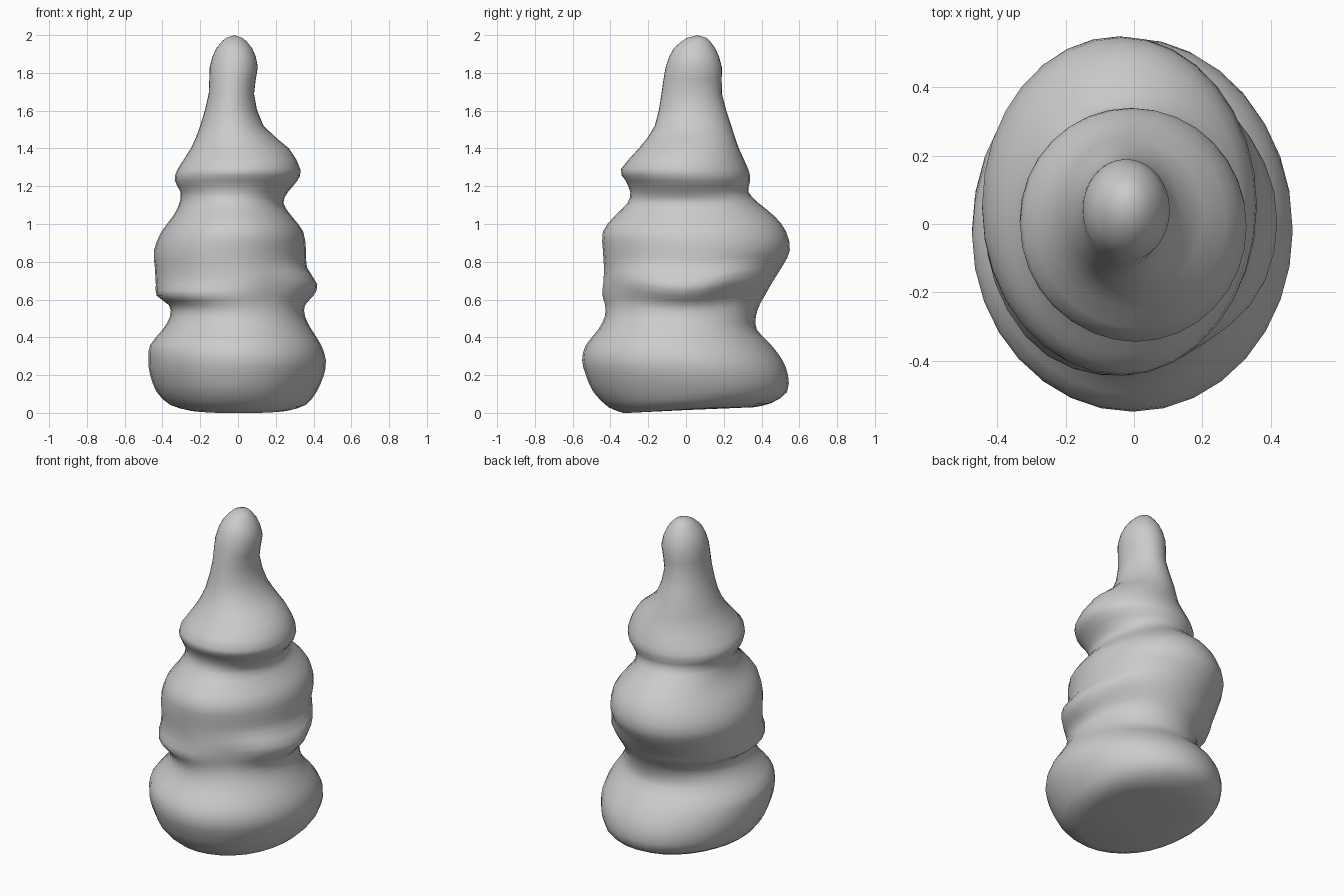
import bpy, bmesh, math

if "Cube" in bpy.data.objects:
    bpy.data.objects.remove(bpy.data.objects["Cube"])

# Profile rings: z, x min, x max, y min, y max
RINGS = [
    (0.00, -.27, .28, -.33, .36),
    (0.03, -.36, .36, -.41, .45),
    (0.11, -.43, .415, -.49, .535),
    (0.20, -.465, .455, -.53, .54),
    (0.28, -.475, .465, -.55, .51),
    (0.36, -.465, .44, -.53, .45),
    (0.44, -.40, .39, -.465, .375),
    (0.51, -.36, .355, -.43, .37),
    (0.57, -.365, .355, -.43, .39),
    (0.62, -.43, .40, -.445, .42),
    (0.68, -.435, .42, -.44, .455),
    (0.77, -.44, .365, -.435, .51),
    (0.86, -.445, .36, -.44, .55),
    (0.96, -.405, .345, -.44, .53),
    (1.04, -.345, .285, -.38, .47),
    (1.11, -.31, .24, -.31, .385),
    (1.17, -.305, .265, -.295, .33),
    (1.23, -.335, .315, -.32, .34),
    (1.29, -.32, .33, -.345, .33),
    (1.40, -.25, .27, -.25, .28),
    (1.52, -.20, .135, -.165, .24),
    (1.69, -.155, .085, -.13, .19),
    (1.83, -.15, .105, -.108, .19),
    (1.93, -.115, .075, -.065, .155),
    (1.985, -.065, .025, .005, .11),
]
SIDES = 32

def spline(a, b, c, d, t):
    return [q + .5 * t * (r - p + t * (2*p - 5*q + 4*r - s + t * (3*(q - r) + s - p)))
            for p, q, r, s in zip(a, b, c, d)]

def bump(angle, z, a0, z0, wa, wz):
    da = (angle - a0 + math.pi) % (2 * math.pi) - math.pi
    return math.exp(-(da / wa) ** 2 - ((z - z0) / wz) ** 2)

# Refine the profile between the given rings
fine = []
for i in range(len(RINGS) - 1):
    a, d = RINGS[max(i - 1, 0)], RINGS[min(i + 2, len(RINGS) - 1)]
    for t in (0, .5):
        fine.append(spline(a, RINGS[i], RINGS[i + 1], d, t))
fine.append(RINGS[-1])

# Body: loft of off-centre oval rings
bm = bmesh.new()
loops = []
for z, x0, x1, y0, y1 in fine:
    loop = []
    for k in range(SIDES):
        ang = 2 * math.pi * k / SIDES
        s = 1.0
        # notch beside the front fold, and softened folds on the diagonals
        s -= .07 * bump(ang, z, math.radians(-58), .64, .4, .09)
        s += .04 * bump(ang, z, math.radians(-125), .63, .45, .06)
        s -= .06 * bump(ang, z, math.radians(35), .60, .3, .07)
        x = (x0 + x1) / 2 + (x1 - x0) / 2 * s * math.cos(ang)
        y = (y0 + y1) / 2 + (y1 - y0) / 2 * s * math.sin(ang)
        # right-hand fold sags in the middle; underside lifts at the back
        lift = .8 * y * y * bump(ang, z, 0, .68, .9, .12)
        lift += .03 * max(0, 1 - z / .1) * max(0, min(1, (y + .3) / .5))
        loop.append(bm.verts.new((x, y, max(0, z) + lift)))
    loops.append(loop)
for lo, hi in zip(loops, loops[1:]):
    for k in range(SIDES):
        n = (k + 1) % SIDES
        bm.faces.new((lo[k], lo[n], hi[n], hi[k]))

# Flat underside and rounded tip
def cap(loop, co):
    v = bm.verts.new(co)
    for k in range(SIDES):
        bm.faces.new((loop[k], loop[(k + 1) % SIDES], v))

cap(loops[0], (0, 0, .015))
cap(loops[-1], (-.02, .06, 2.0))
bmesh.ops.recalc_face_normals(bm, faces=bm.faces)

mesh = bpy.data.meshes.new("folded_figure_body")
bm.to_mesh(mesh)
bm.free()
body = bpy.data.objects.new("folded_figure_body", mesh)
bpy.context.collection.objects.link(body)
bpy.context.view_layer.objects.active = body
body.select_set(True)
bpy.ops.object.shade_smooth_by_angle(angle=math.radians(60))
